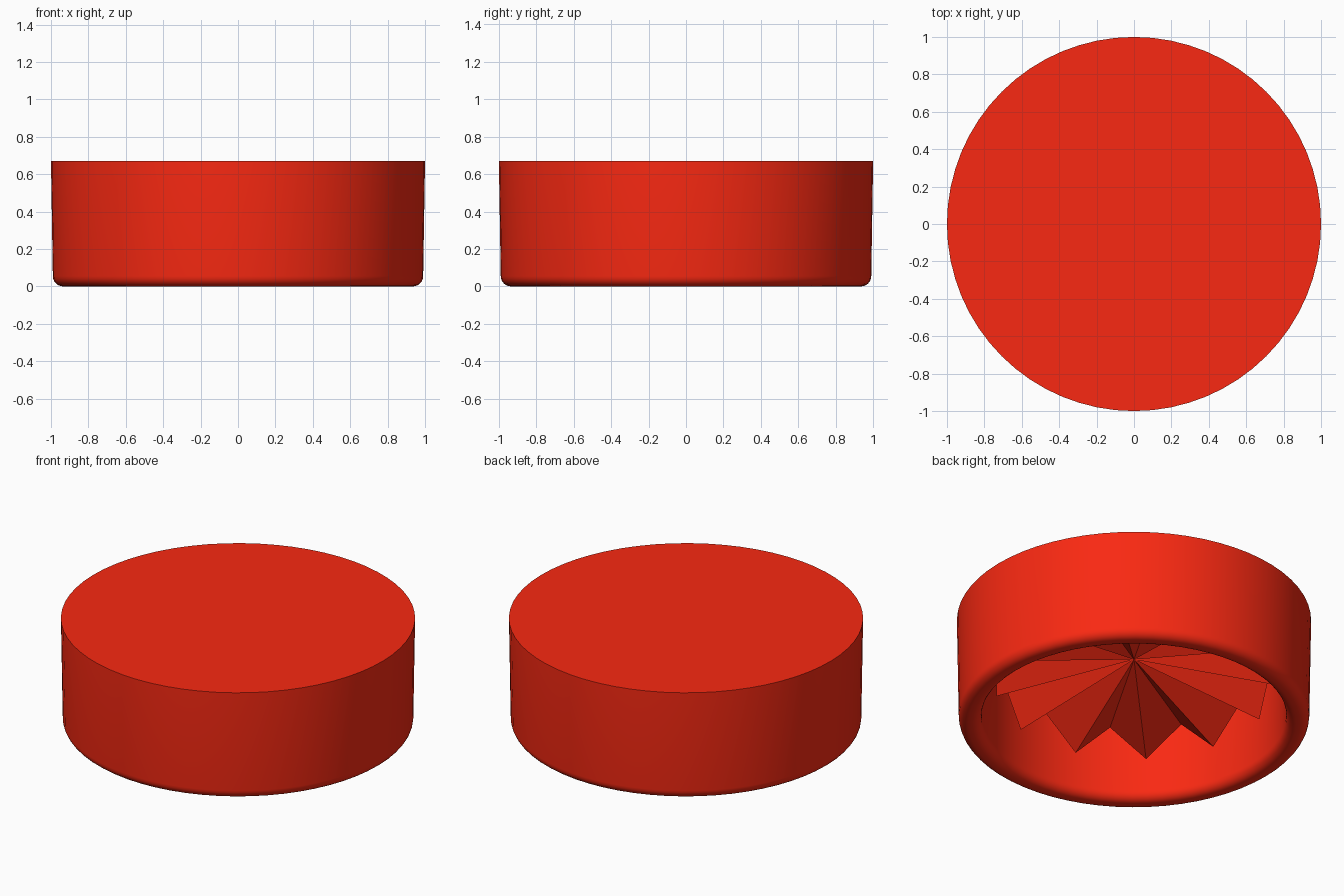
import bpy, bmesh
from math import sin, cos, pi, radians

if "Cube" in bpy.data.objects:
    bpy.data.objects.remove(bpy.data.objects["Cube"])

red = bpy.data.materials.new("red")
red.diffuse_color = (0.95, 0.022, 0.006, 1)
red.use_nodes = True
red.node_tree.nodes["Principled BSDF"].inputs["Base Color"].default_value = red.diffuse_color


def make_object(name, bm):
    bmesh.ops.recalc_face_normals(bm, faces=bm.faces)
    mesh = bpy.data.meshes.new(name)
    bm.to_mesh(mesh)
    bm.free()
    mesh.materials.append(red)
    obj = bpy.data.objects.new(name, mesh)
    bpy.context.collection.objects.link(obj)
    return obj


def arc(cx, cz, r, a0, a1, n=6):
    return [(cx + r * cos(radians(a0 + (a1 - a0) * i / n)),
             cz + r * sin(radians(a0 + (a1 - a0) * i / n))) for i in range(n + 1)]


# Hollow cap: flat top, slightly tapered side, rounded rim, recessed ceiling
SIDES, CEILING = 64, 0.53
profile = ([(0, 0.67), (1, 0.67)] + arc(0.935, 0.055, 0.055, 0, -90)
           + arc(0.915, 0.055, 0.055, -90, -180) + [(0.86, CEILING), (0, CEILING)])
bm = bmesh.new()
verts = [bm.verts.new((r, 0, z)) for r, z in profile]
edges = [bm.edges.new(pair) for pair in zip(verts, verts[1:])]
bmesh.ops.spin(bm, geom=verts + edges, cent=(0, 0, 0), axis=(0, 0, 1),
               angle=2 * pi, steps=SIDES, use_duplicate=False)
bmesh.ops.remove_doubles(bm, verts=bm.verts, dist=1e-4)
cap = make_object("cap", bm)
bpy.context.view_layer.objects.active = cap
cap.select_set(True)
bpy.ops.object.shade_smooth_by_angle(angle=radians(35))

# Pleated underside: thin flat-faced star with twelve ridges dropping outward
RADIUS, RIDGES = 0.78, 12
bm = bmesh.new()
apex = bm.verts.new((0, 0, 0.415))
ring = []
for i in range(RIDGES * 2):
    a = pi * i / RIDGES
    ring.append(bm.verts.new((RADIUS * cos(a), RADIUS * sin(a), 0.215 if i % 2 else 0.415)))
top = [bm.verts.new((v.co.x, v.co.y, CEILING)) for v in ring]
for i in range(RIDGES * 2):
    bm.faces.new((apex, ring[i - 1], ring[i]))
    bm.faces.new((ring[i - 1], top[i - 1], top[i], ring[i]))
make_object("pleated_underside", bm)
